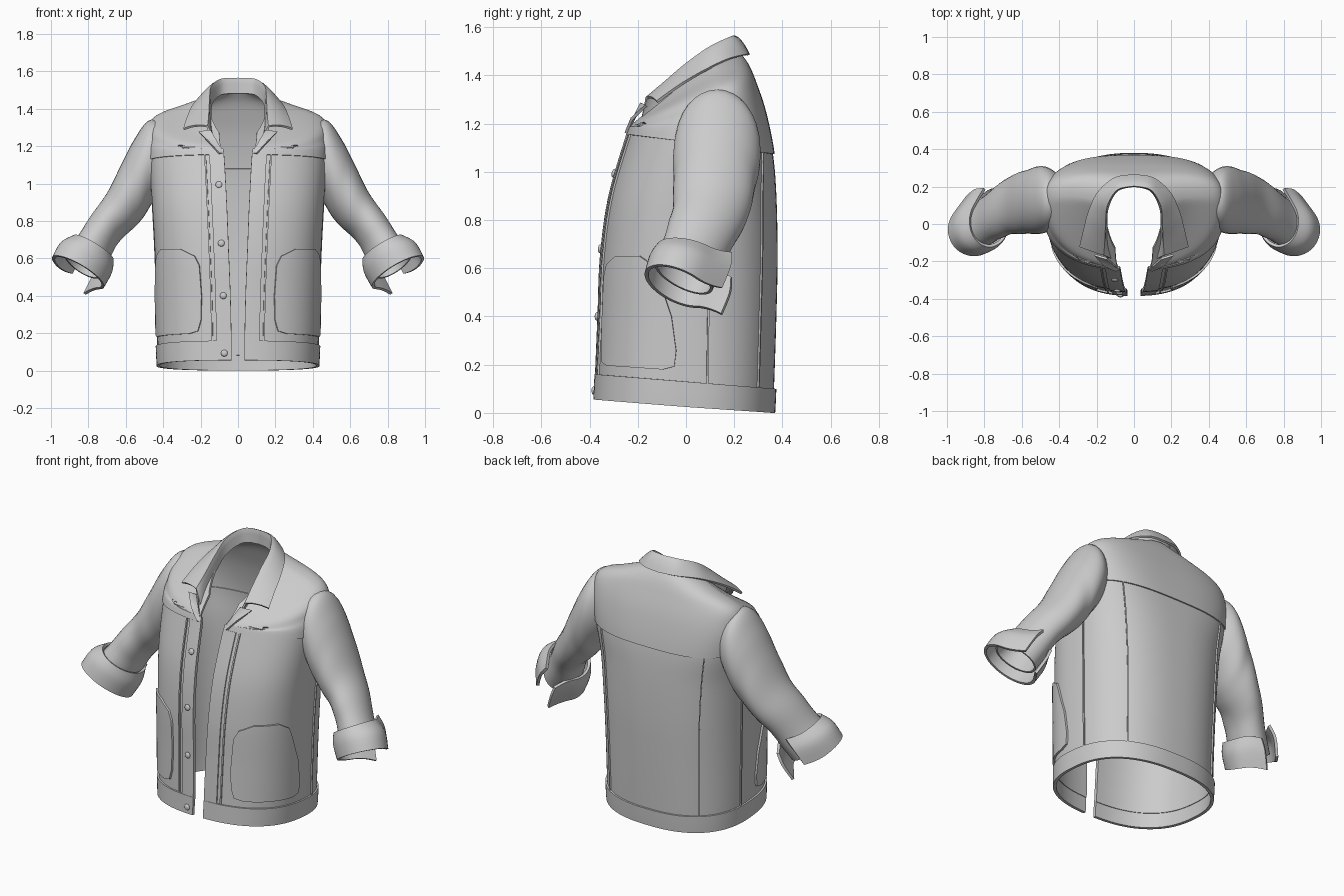
import bpy, bmesh
from math import sin, cos, asin, pi, radians
from mathutils import Vector

cube = bpy.data.objects.get("Cube")
if cube:
    bpy.data.objects.remove(cube)

cloth = bpy.data.materials.new("grey_cloth")
cloth.use_nodes = True
GREY = (0.6, 0.6, 0.6, 1)
cloth.diffuse_color = GREY
cloth.node_tree.nodes["Principled BSDF"].inputs["Base Color"].default_value = GREY

# Torso rings: front z, side z, back z, half width, front y, back y, side y, opening,
# front squareness, back squareness
RINGS = [
    (.055, .025, 0, .425, -.375, .36, 0, .035, .82, .82),
    (.16, .13, .1, .43, -.37, .365, 0, .035, .82, .82),
    (.4, .4, .4, .437, -.36, .375, 0, .04, .82, .82),
    (.65, .65, .65, .446, -.35, .38, 0, .05, .82, .8),
    (.9, .9, .9, .46, -.315, .375, .01, .06, .82, .76),
    (1.16, 1.125, 1.08, .476, -.24, .36, .06, .075, .84, .68),
    (1.175, 1.25, 1.25, .476, -.235, .325, .11, .085, .88, .65),
    (1.19, 1.345, 1.37, .445, -.225, .285, .13, .09, .92, .7),
    (1.2, 1.41, 1.44, .28, -.215, .255, .13, .095, .96, .8),
    (1.215, 1.45, 1.49, .155, -.2, .22, .1, .1, 1, 1),
]


def spline(keys, t):
    """Smooth interpolation through a list of tuples."""
    last = len(keys) - 1
    i = min(max(int(t), 0), last - 1)
    f = t - i
    a, b, c, d = (keys[min(max(k, 0), last)] for k in range(i - 1, i + 3))
    return [q + f * .5 * (r - p + f * (2 * p - 5 * q + 4 * r - s + f * (3 * (q - r) + s - p)))
            for p, q, r, s in zip(a, b, c, d)]


def linear(keys, t):
    """Straight interpolation, t from 0 to 1."""
    t *= len(keys) - 1
    i = min(int(t), len(keys) - 2)
    return [a + (b - a) * (t - i) for a, b in zip(keys[i], keys[i + 1])]


def torso(u, v):
    fz, sz, bz, w, yf, yb, yc, gap, pf, pb = spline(RINGS, v)
    start = asin((gap / w) ** (1 / pf))
    a = start + (pi - start) * u
    c = cos(a)
    y, z, p = (yf, fz, pf) if c > 0 else (yb, bz, pb)
    k = abs(c) ** p
    return Vector((w * max(sin(a), 0) ** p, yc + (y - yc) * k, sz + (z - sz) * k))


def normal(u, v):
    h = .01
    n = (torso(min(u + h, 1), v) - torso(max(u - h, 0), v)).cross(
        torso(u, min(v + h, 9)) - torso(u, max(v - h, 0)))
    if u > .999:
        n.x = 0
    return n.normalized()


def on_torso(u, v, off):
    return torso(u, v) + normal(u, v) * off


def finish(ob):
    ob.data.materials.append(cloth)
    bpy.ops.object.select_all(action='DESELECT')
    ob.select_set(True)
    bpy.context.view_layer.objects.active = ob
    bpy.ops.object.convert(target='MESH')
    bpy.ops.object.shade_smooth_by_angle(angle=radians(40))


def sheet(name, fn, nu, nv, thick=.012, offset=-1, closed=False):
    """Cloth sheet from fn(s, t), s and t in 0..1, mirrored and thickened."""
    bm = bmesh.new()
    rows = [[bm.verts.new(fn(i / nu, j / nv)) for i in range(nu + (not closed))]
            for j in range(nv + 1)]
    for lo, hi in zip(rows, rows[1:]):
        for i in range(nu):
            k = (i + 1) % len(lo)
            bm.faces.new((lo[i], lo[k], hi[k], hi[i]))
    me = bpy.data.meshes.new(name)
    bm.to_mesh(me)
    bm.free()
    ob = bpy.data.objects.new(name, me)
    bpy.context.collection.objects.link(ob)
    mirror = ob.modifiers.new("mirror", 'MIRROR')
    mirror.merge_threshold = .002
    solid = ob.modifiers.new("thickness", 'SOLIDIFY')
    solid.thickness = thick
    solid.offset = offset
    finish(ob)


def panel(name, u0, u1, v0, v1, off, nu, nv, thick=.012):
    sheet(name, lambda s, t: on_torso(u0 + (u1 - u0) * s, v0 + (v1 - v0) * t, off), nu, nv, thick)


# Main shell, waistband and overlapping yoke
panel("body", 0, 1, .9, 5, 0, 56, 30)
panel("waistband", 0, 1, 0, 1, .01, 56, 5, .018)
panel("yoke", 0, 1, 4.96, 9, .007, 56, 28, .014)

# Front plackets and raised seams
panel("placket", 0, .05, 1, 4.96, .008, 4, 24, .008)
for name, u in (("front_seam", .066), ("side_seam", .55), ("back_seam", .78)):
    panel(name, u - .003, u + .003, 1, 4.96, .008, 2, 30, .01)

# Patch pockets: height, front edge, rear edge
POCKET = [(1.2, .17, .43), (1.26, .125, .465), (1.5, .11, .47), (2, .105, .455),
          (2.65, .11, .41), (2.85, .13, .39), (3, .2, .33)]


def pocket(s, t):
    v, a, b = linear(POCKET, t)
    return on_torso(a + (b - a) * s, v, .011)


sheet("pocket", pocket, 14, 24, .012)

# Sleeve rings: top x, top z, bottom x, bottom z, centre y, half depth, front lift
SLEEVE = [(.38, 1.32, .4, .96, .12, .13, 0), (.475, 1.338, .455, .9, .13, .176, 0),
          (.555, 1.235, .505, .82, .125, .178, 0), (.625, 1.1, .555, .765, .115, .168, 0),
          (.7, .95, .615, .71, .1, .156, .01), (.785, .83, .655, .66, .065, .142, .02),
          (.86, .71, .69, .59, .025, .128, .04), (.93, .62, .73, .51, -.01, .122, .05)]
CUFF = [(.88, .72, .665, .595, .015, .138, .03), (.95, .68, .672, .53, -.002, .15, .04),
        (.995, .60, .715, .45, -.03, .142, .05)]


def tube(ring, a):
    tx, tz, bx, bz, y, depth, lift = ring
    c, s = cos(a), sin(a)
    return Vector(((tx + bx + (tx - bx) * c) / 2, y - depth * s,
                   (tz + bz + (tz - bz) * c) / 2 + lift * s))


def sleeve(s, t):
    ring = spline(SLEEVE, t * 7)
    ring[5] *= 1 + .01 * sin(t * 30)
    return tube(ring, 2 * pi * s)


def cuff(s, t):
    # Split at the back, with both ends kicking outwards
    gap = .3
    p = tube(spline(CUFF, t * 2), -pi / 2 + gap + (2 * pi - 2 * gap) * s)
    flare = max(0, abs(s - .5) - .38) / .12
    p.y += .045 * flare * flare
    p.z += (.02 if s < .5 else -.05) * flare * flare
    return p


sheet("sleeve", sleeve, 32, 40, closed=True)
sheet("cuff", cuff, 40, 8, .016)

# Collar: neck edge, fold line and outer edge, from centre back to front
STAND = [(0, .205, 1.48), (.09, .18, 1.475), (.14, .09, 1.43), (.148, 0, 1.36),
         (.145, -.1, 1.28), (.125, -.185, 1.22)]
FOLD = [(0, .205, 1.56), (.09, .185, 1.555), (.145, .1, 1.515), (.155, 0, 1.445),
        (.16, -.1, 1.36), (.165, -.165, 1.305)]
EDGE = [(0, .26, 1.485), (.1, .245, 1.485), (.19, .17, 1.465), (.24, .07, 1.415),
        (.268, -.03, 1.355), (.29, -.12, 1.29)]


def collar(s, t):
    a, b, c = (Vector(spline(k, s * 5)) for k in (STAND, FOLD, EDGE))
    if t < .5:
        return a.lerp(b, t * 2)
    f = t * 2 - 1
    p = b.lerp(c, f)
    p.z += .04 * f * (1 - f)
    return p


sheet("collar", collar, 30, 12, .012, 0)

# Small folded lapels below the collar
INNER = [(.08, -.24, 1.16), (.105, -.222, 1.21), (.145, -.185, 1.285)]
OUTER = [(.1, -.25, 1.16), (.155, -.225, 1.22), (.21, -.165, 1.275)]
sheet("lapel", lambda s, t: Vector(linear(INNER, t)).lerp(Vector(linear(OUTER, t)), s),
      4, 10, .012, 0)

# Buttons on one placket
for i, v in enumerate((.5, 2, 3.12, 4.32)):
    u = .022
    n = normal(u, v)
    p = on_torso(u, v, .012)
    bpy.ops.mesh.primitive_uv_sphere_add(segments=16, ring_count=8, radius=.018)
    button = bpy.context.object
    button.name = "button_%d" % (i + 1)
    button.location = (-p.x, p.y, p.z)
    button.rotation_euler = Vector((-n.x, n.y, n.z)).to_track_quat('Z', 'Y').to_euler()
    button.scale = (1, 1, .5)
    finish(button)
